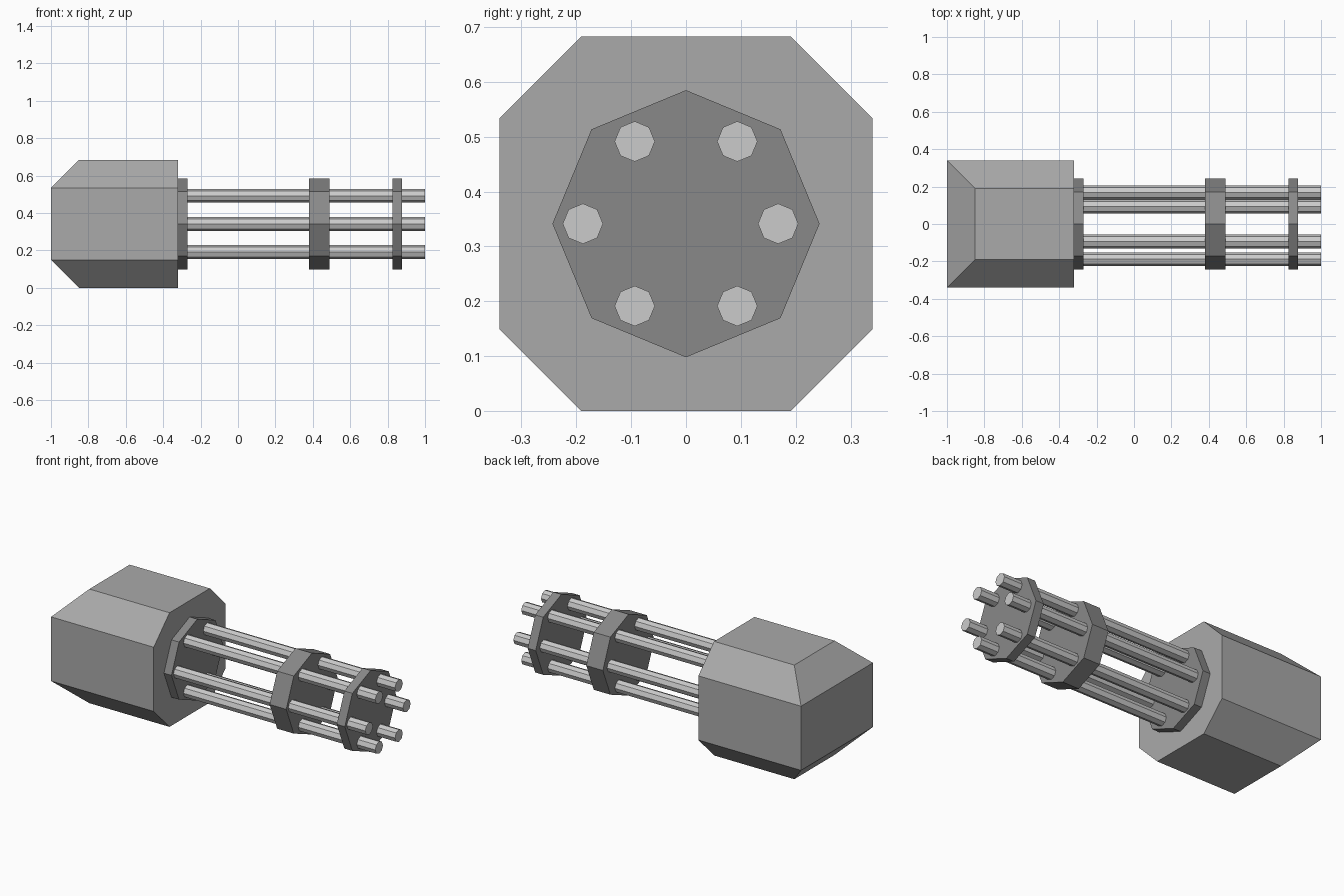
import bpy, bmesh, math

if "Cube" in bpy.data.objects:
    bpy.data.objects.remove(bpy.data.objects["Cube"])

CZ = 0.3415  # height of the barrel axis


def grey(name, v):
    m = bpy.data.materials.new(name)
    m.diffuse_color = (v, v, v, 1)
    m.use_nodes = True
    m.node_tree.nodes["Principled BSDF"].inputs["Base Color"].default_value = m.diffuse_color
    return m


body_mat, ring_mat, barrel_mat = grey("body_grey", 0.4), grey("dark_grey", 0.25), grey("light_grey", 0.72)


def rod(name, x0, x1, y, z, r, mat):
    # eight-sided cylinder along x, with a corner pointing up
    bpy.ops.mesh.primitive_cylinder_add(vertices=8, radius=r, depth=x1 - x0,
                                        location=((x0 + x1) / 2, y, z),
                                        rotation=(0, math.pi / 2, 0))
    ob = bpy.context.object
    ob.name = name
    ob.data.materials.append(mat)


# Housing: octagonal front, hipped back end (convex hull of its corners)
bm = bmesh.new()
W, N, H, S = 0.34, 0.191, 0.3415, 0.192
for sy in (-1, 1):
    for sz in (-1, 1):
        for x, y, z in ((-1, W, S), (-0.851, N, H), (-0.32, W, S), (-0.32, N, H)):
            bm.verts.new((x, sy * y, CZ + sz * z))
bmesh.ops.convex_hull(bm, input=bm.verts)
bmesh.ops.dissolve_limit(bm, angle_limit=0.03, verts=bm.verts, edges=bm.edges)
bmesh.ops.recalc_face_normals(bm, faces=bm.faces)
me = bpy.data.meshes.new("housing")
bm.to_mesh(me)
bm.free()
housing = bpy.data.objects.new("housing", me)
bpy.context.collection.objects.link(housing)
me.materials.append(body_mat)

# Plates that hold the barrels
for name, x0, x1 in (("base_plate", -0.32, -0.27), ("middle_clamp", 0.38, 0.49), ("front_clamp", 0.825, 0.878)):
    rod(name, x0, x1, 0, CZ, 0.2435, ring_mat)

# Six barrels
spots = [(y, CZ + dz) for y in (-0.0935, 0.0935) for dz in (-0.15, 0.15)]
spots += [(-0.188, CZ), (0.168, CZ)]
for i, (y, z) in enumerate(spots):
    rod(f"barrel_{i + 1}", -0.28, 1.0, y, z, 0.0368, barrel_mat)
